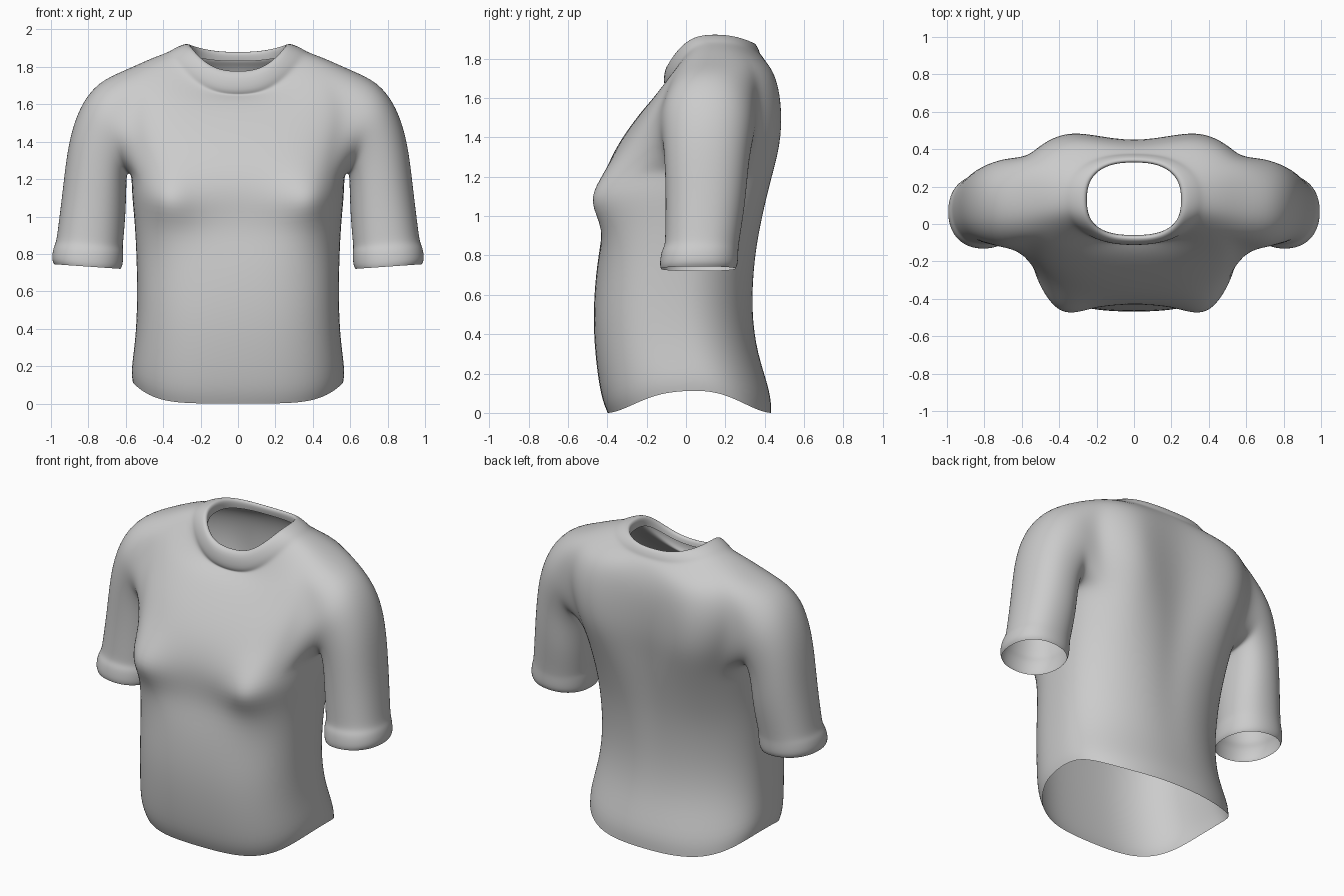
import bpy, bmesh, math

cube = bpy.data.objects.get("Cube")
if cube:
    bpy.data.objects.remove(cube)

COLUMNS = 32              # vertices around each torso ring
ARM_SPAN = 3              # columns either side of the arm axis that open into a sleeve
ARM_LOW, ARM_HIGH = 7, 11  # torso rings that bound the armhole

fabric = bpy.data.materials.new("light grey fabric")
fabric.use_nodes = True
fabric.diffuse_color = (0.6, 0.6, 0.6, 1)
shader = next(n for n in fabric.node_tree.nodes if n.type == "BSDF_PRINCIPLED")
shader.inputs["Base Color"].default_value = fabric.diffuse_color
shader.inputs["Roughness"].default_value = 0.8

# Torso rings, hem to armhole top: half width, side y, side z,
# front y, front z, back y, back z, front squareness, back squareness
TORSO = [
    (.565, .05, .115, -.4, .0, .435, .0, 2.7, 2.3),
    (.575, .04, .18, -.435, .08, .435, .1, 2.8, 2.2),
    (.55, .0, .34, -.465, .3, .365, .3, 2.8, 2.1),
    (.54, -.02, .55, -.475, .52, .34, .52, 2.8, 2.1),
    (.545, 0, .8, -.455, .76, .36, .78, 2.8, 2.1),
    (.555, .02, .98, -.42, .93, .39, .96, 3, 2.2),
    (.57, .04, 1.12, -.425, 1.06, .415, 1.1, 3.2, 2.3),
    (.57, .06, 1.23, -.425, 1.17, .435, 1.23, 3.1, 2.6),
    (.6, .09, 1.36, -.385, 1.3, .455, 1.37, 2.9, 3),
    (.64, .11, 1.5, -.305, 1.43, .46, 1.52, 2.8, 3.2),
    (.65, .12, 1.65, -.22, 1.54, .455, 1.65, 2.7, 3.1),
    (.6, .13, 1.785, -.165, 1.6, .435, 1.74, 2.6, 2.8),
]
# Yoke and collar rings, in the same order of values
COLLAR = [
    (.46, .13, 1.85, -.12, 1.635, .4, 1.8, 2.5, 2.5),
    (.37, .13, 1.88, -.095, 1.65, .375, 1.825, 2.4, 2.4),
    (.345, .13, 1.9, -.118, 1.662, .372, 1.845, 2.4, 2.4),
    (.275, .13, 1.93, -.108, 1.765, .35, 1.885, 2.5, 2.4),
    (.25, .13, 1.915, -.065, 1.785, .325, 1.875, 2.6, 2.5),
    (.255, .13, 1.86, -.06, 1.74, .335, 1.83, 2.6, 2.5),
]
# Sleeve rings: outer x, outer z, inner x, inner z, middle y, half depth
SLEEVE = [
    (.75, 1.725, .59, 1.23, .11, .245),
    (.85, 1.59, .595, 1.2, .11, .23),
    (.91, 1.4, .595, 1.14, .105, .215),
    (.938, 1.15, .6, 1.0, .1, .205),
    (.965, .93, .61, .88, .085, .193),
    (.975, .86, .615, .835, .08, .19),
    (.99, .835, .61, .81, .07, .198),
    (1.0, .77, .613, .74, .065, .202),
    (.985, .745, .625, .72, .062, .192),
]


def bell(value, centre, spread):
    return math.exp(-((value - centre) / spread) ** 2)


def power(value, exponent):
    return math.copysign(abs(value) ** exponent, value)


def torso_point(ring, column):
    """One point on a squared oval whose height varies around the ring."""
    width, side_y, side_z, front_y, front_z, back_y, back_z, front_sq, back_sq = ring
    angle = math.tau * column / COLUMNS
    c, s = math.cos(angle), math.sin(angle)
    end_y, end_z, square = ((back_y, back_z, back_sq) if s > 0
                            else (front_y, front_z, front_sq))
    x = width * power(c, 2 / square)
    y = side_y + (end_y - side_y) * abs(s) ** (2 / square)
    # the hem stays level across the front and back and arches at the sides
    rise = 1 - c ** 4 if side_z < .3 else s * s
    z = side_z + (end_z - side_z) * rise
    if s < 0:   # bust
        y -= .15 * bell(abs(x), .41, .16) * bell(z, 1.08, .13) * abs(s)
    elif z < 1.8:   # shoulder blades and spine groove
        y += .06 * bell(abs(x), .38, .18) * bell(z, 1.38, .45) * s
        y -= .03 * bell(x, 0, .1) * bell(z, 1.2, .6)
    return x, y, z


def bridge(bm, lower, upper):
    count = len(lower)
    for i in range(count):
        j = (i + 1) % count
        bm.faces.new((lower[i], lower[j], upper[j], upper[i]))


def add_sleeve(bm, rings, axis):
    """Loft a sleeve from the armhole edge centred on one column."""
    side = 1 if axis == 0 else -1
    span = range(-ARM_SPAN, ARM_SPAN + 1)

    def vert(level, offset):
        return rings[level][(axis + side * offset) % COLUMNS]

    # walk round the armhole: along the top, down the back, along the bottom, up the front
    loop = [vert(ARM_HIGH, o) for o in span]
    loop += [vert(k, ARM_SPAN) for k in range(ARM_HIGH - 1, ARM_LOW, -1)]
    loop += [vert(ARM_LOW, o) for o in reversed(span)]
    loop += [vert(k, -ARM_SPAN) for k in range(ARM_LOW + 1, ARM_HIGH)]
    for out_x, out_z, in_x, in_z, mid_y, depth in SLEEVE:
        ring = []
        for i in range(len(loop)):
            angle = math.tau * (i - ARM_SPAN) / len(loop)
            blend = (1 + power(math.cos(angle), .9)) / 2
            ring.append(bm.verts.new((
                side * (in_x + (out_x - in_x) * blend),
                mid_y + depth * power(math.sin(angle), .9),
                in_z + (out_z - in_z) * blend)))
        bridge(bm, loop, ring)
        loop = ring


bm = bmesh.new()

# Torso, yoke and collar, leaving the two armholes open
rings = [[bm.verts.new(torso_point(r, c)) for c in range(COLUMNS)]
         for r in TORSO + COLLAR]
half = COLUMNS // 2
for level in range(len(rings) - 1):
    for c in range(COLUMNS):
        from_arm = abs((c + .5 + half / 2) % half - half / 2)
        if ARM_LOW <= level < ARM_HIGH and from_arm < ARM_SPAN:
            continue
        d = (c + 1) % COLUMNS
        bm.faces.new((rings[level][c], rings[level][d],
                      rings[level + 1][d], rings[level + 1][c]))

# Both sleeves grow from the armhole edges
for axis in (0, half):
    add_sleeve(bm, rings, axis)

bmesh.ops.recalc_face_normals(bm, faces=bm.faces)
mesh = bpy.data.meshes.new("shirt")
bm.to_mesh(mesh)
bm.free()
mesh.materials.append(fabric)

shirt = bpy.data.objects.new("shirt", mesh)
bpy.context.collection.objects.link(shirt)
for face in mesh.polygons:
    face.use_smooth = True
smooth = shirt.modifiers.new("soft cloth", "SUBSURF")
smooth.levels = smooth.render_levels = 2
